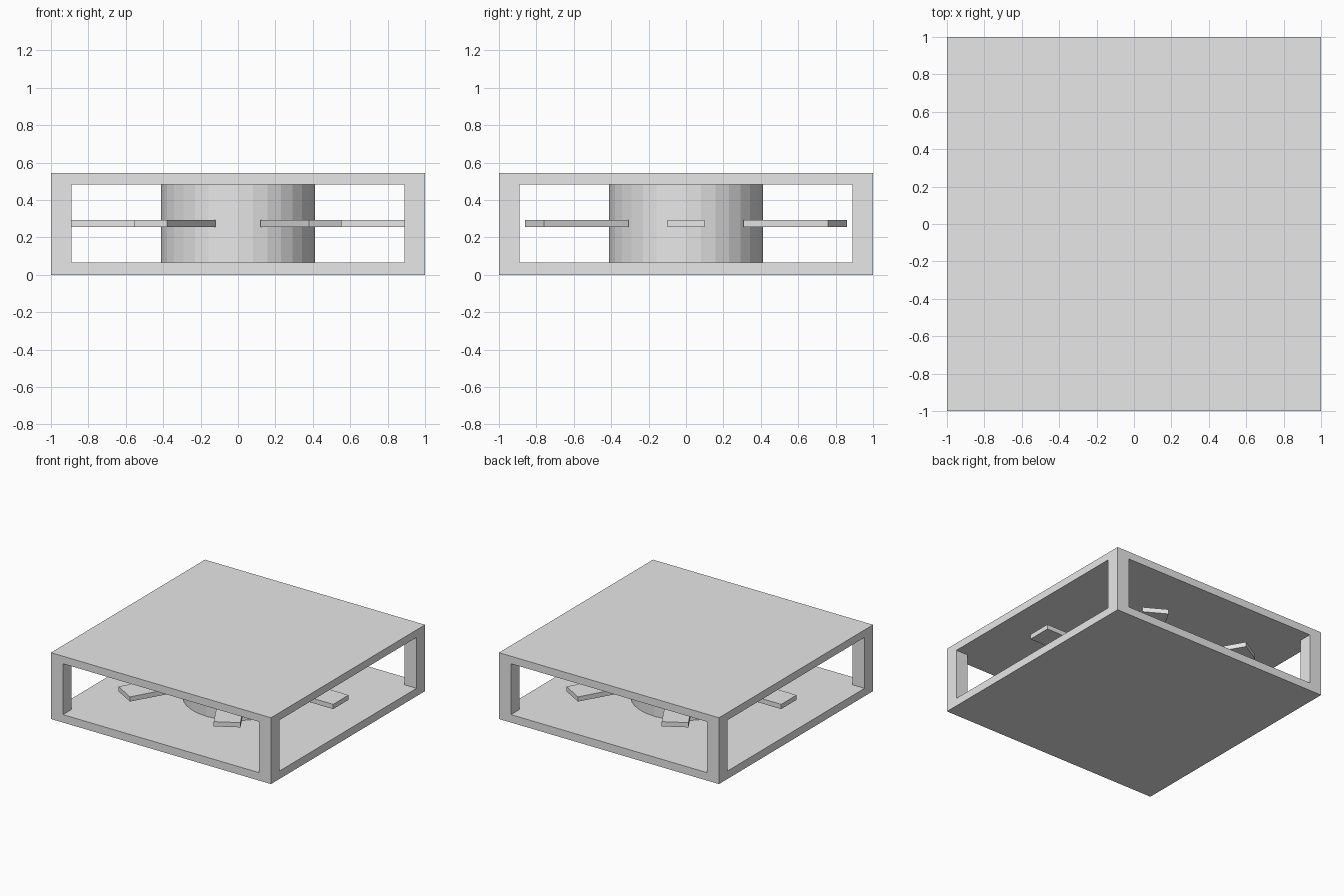
import bpy, math
from mathutils import Matrix

if "Cube" in bpy.data.objects:
    bpy.data.objects.remove(bpy.data.objects["Cube"])

grey = bpy.data.materials.new("light_grey")
grey.diffuse_color = (0.8, 0.8, 0.8, 1)
grey.use_nodes = True
grey.node_tree.nodes["Principled BSDF"].inputs["Base Color"].default_value = grey.diffuse_color


def box(name, x0, x1, y0, y1, z0, z1):
    bpy.ops.mesh.primitive_cube_add(size=1)
    o = bpy.context.object
    o.name = name
    o.data.transform(Matrix.Translation(((x0 + x1) / 2, (y0 + y1) / 2, (z0 + z1) / 2))
                     @ Matrix.Diagonal((x1 - x0, y1 - y0, z1 - z0, 1)))
    o.data.materials.append(grey)
    return o


# Open-sided housing: a slab with a slot cut through each axis, leaving corner posts
housing = box("housing", -1, 1, -1, 1, 0, 0.545)
for name, a, b in (("slot_cutter_x", 1.2, 0.89), ("slot_cutter_y", 0.89, 1.2)):
    cutter = box(name, -a, a, -b, b, 0.065, 0.483)
    cutter.hide_render = True
    cutter.hide_set(True)
    m = housing.modifiers.new(name, "BOOLEAN")
    m.operation, m.solver, m.object = "DIFFERENCE", "EXACT", cutter

# Central hub between the plates
bpy.ops.mesh.primitive_cylinder_add(vertices=32, radius=0.412, depth=0.418,
                                    location=(0, 0, 0.274))
hub = bpy.context.object
hub.name = "hub"
hub.data.materials.append(grey)

# Six flat blades around the hub
for i in range(6):
    blade = box(f"blade_{i + 1}", 0.413, 0.935, -0.1, 0.1, 0.255, 0.294)
    blade.rotation_euler.z = math.radians(60 * i)
